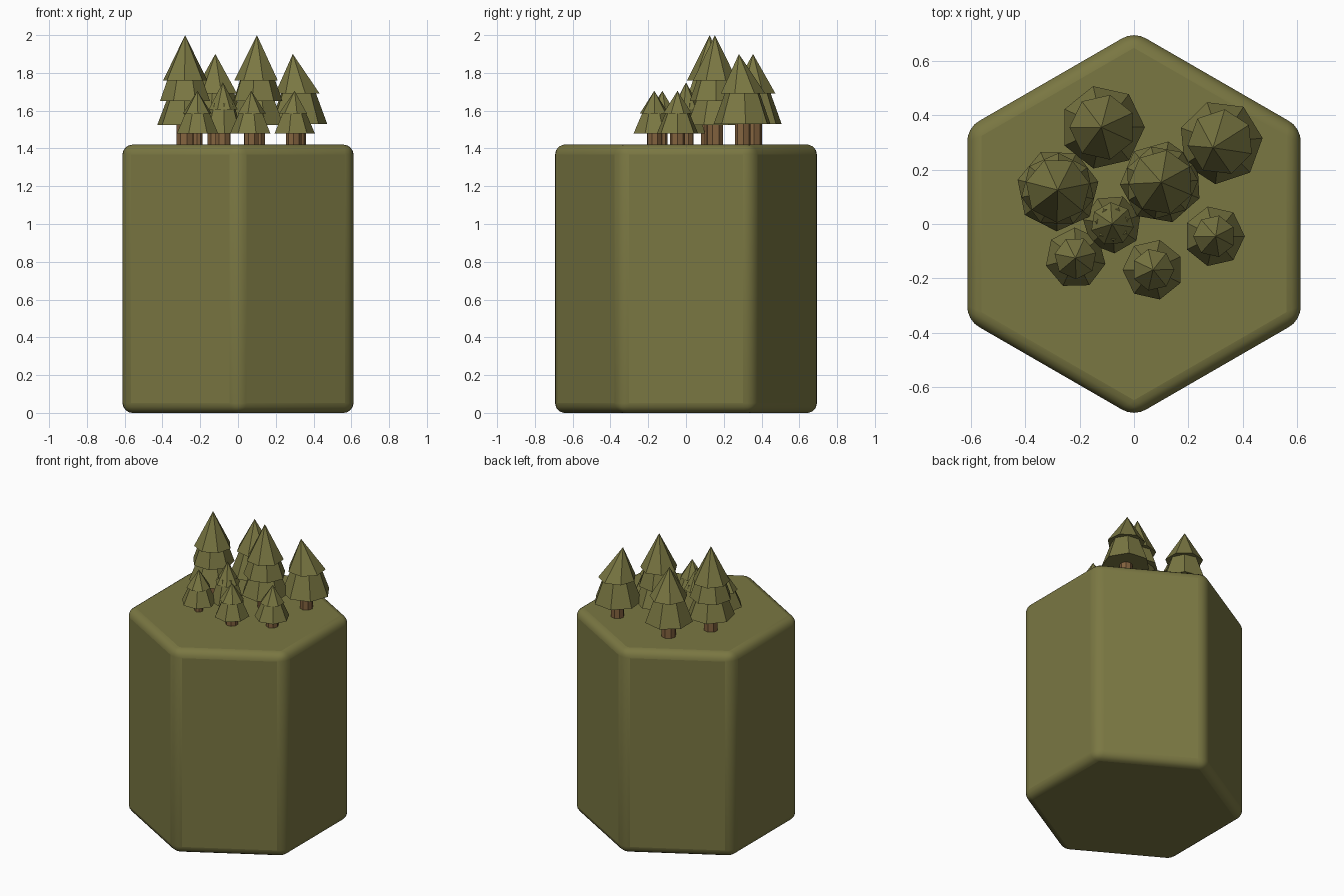
import bpy, bmesh, math

if "Cube" in bpy.data.objects:
    bpy.data.objects.remove(bpy.data.objects["Cube"])


def material(name, rgb):
    m = bpy.data.materials.new(name)
    m.diffuse_color = (*rgb, 1)
    m.use_nodes = True
    m.node_tree.nodes["Principled BSDF"].inputs["Base Color"].default_value = m.diffuse_color
    return m


olive = material("olive green", (0.195, 0.185, 0.055))
brown = material("bark brown", (0.23, 0.125, 0.05))


def loft(name, rings, sides, turn, mat):
    """Closed solid through rings (x, y, z, radius); radius 0 makes a tip."""
    bm = bmesh.new()
    loops = []
    for x, y, z, r in rings:
        n = sides if r > 0 else 1
        loops.append([bm.verts.new((x + r * math.cos(turn + math.tau * i / sides),
                                    y + r * math.sin(turn + math.tau * i / sides), z))
                      for i in range(n)])
    for a, b in zip(loops, loops[1:]):
        for i in range(sides):
            j = (i + 1) % sides
            bm.faces.new((a[i], a[j], b[0]) if len(b) == 1 else (a[i], a[j], b[j], b[i]))
    bm.faces.new(loops[0][::-1])
    if len(loops[-1]) > 1:
        bm.faces.new(loops[-1])
    me = bpy.data.meshes.new(name)
    bm.to_mesh(me)
    bm.free()
    me.materials.append(mat)
    ob = bpy.data.objects.new(name, me)
    bpy.context.collection.objects.link(ob)
    return ob


# Hexagonal ground block with rounded edges
TOP = 1.42
R = 0.612 / math.cos(math.pi / 6)
block = loft("ground_block", [(0, 0, 0, R), (0, 0, TOP, R)], 6, math.pi / 2, olive)
bev = block.modifiers.new("round edges", 'BEVEL')
bev.width = 0.052
bev.segments = 4
bpy.context.view_layer.objects.active = block
block.select_set(True)
bpy.ops.object.shade_smooth_by_angle(angle=math.radians(35))
block.select_set(False)


# Tier lists, bottom to top: (base z, base radius, top z, top radius)
tall = [(1.525, 0.152, 1.67, 0.095), (1.65, 0.136, 1.78, 0.09), (1.76, 0.12, 2.0, 0)]
medium = [(1.53, 0.155, 1.72, 0.085), (1.69, 0.122, 1.9, 0)]
small = [(1.48, 0.112, 1.61, 0.055), (1.585, 0.078, 1.705, 0)]
small_high = [(1.48, 0.108, 1.64, 0.06), (1.605, 0.08, 1.75, 0)]

# Trees: x, y, tiers, trunk radius, tip lean x, tip lean y, turn
trees = [
    (-0.28, 0.125, tall, 0.046, 0, 0, 0.2),
    (0.10, 0.153, tall, 0.046, 0, 0, 0.5),
    (-0.115, 0.355, medium, 0.047, -0.005, 0, 0.9),
    (0.318, 0.30, medium, 0.042, -0.028, -0.02, 0.1),
    (-0.08, 0.0, small_high, 0.042, 0, 0, 0.3),
    (-0.215, -0.125, small, 0.027, 0, 0, 0.7),
    (0.07, -0.168, small, 0.04, 0, 0, 0.45),
    (0.295, -0.045, small, 0.04, 0.005, 0, 0.0),
]
for n, (x, y, tiers, tr, lx, ly, turn) in enumerate(trees, 1):
    # Trunk
    loft(f"trunk_{n}", [(x, y, TOP - 0.02, tr), (x, y, tiers[0][0] + 0.04, tr)], 8, turn, brown)
    # Foliage tiers, each turned against the one below
    for k, (z0, r0, z1, r1) in enumerate(tiers):
        tip = r1 == 0
        loft(f"foliage_{n}_{k + 1}",
             [(x, y, z0, r0), (x + lx * tip, y + ly * tip, z1, r1)],
             7, turn + k * math.pi / 7, olive)
